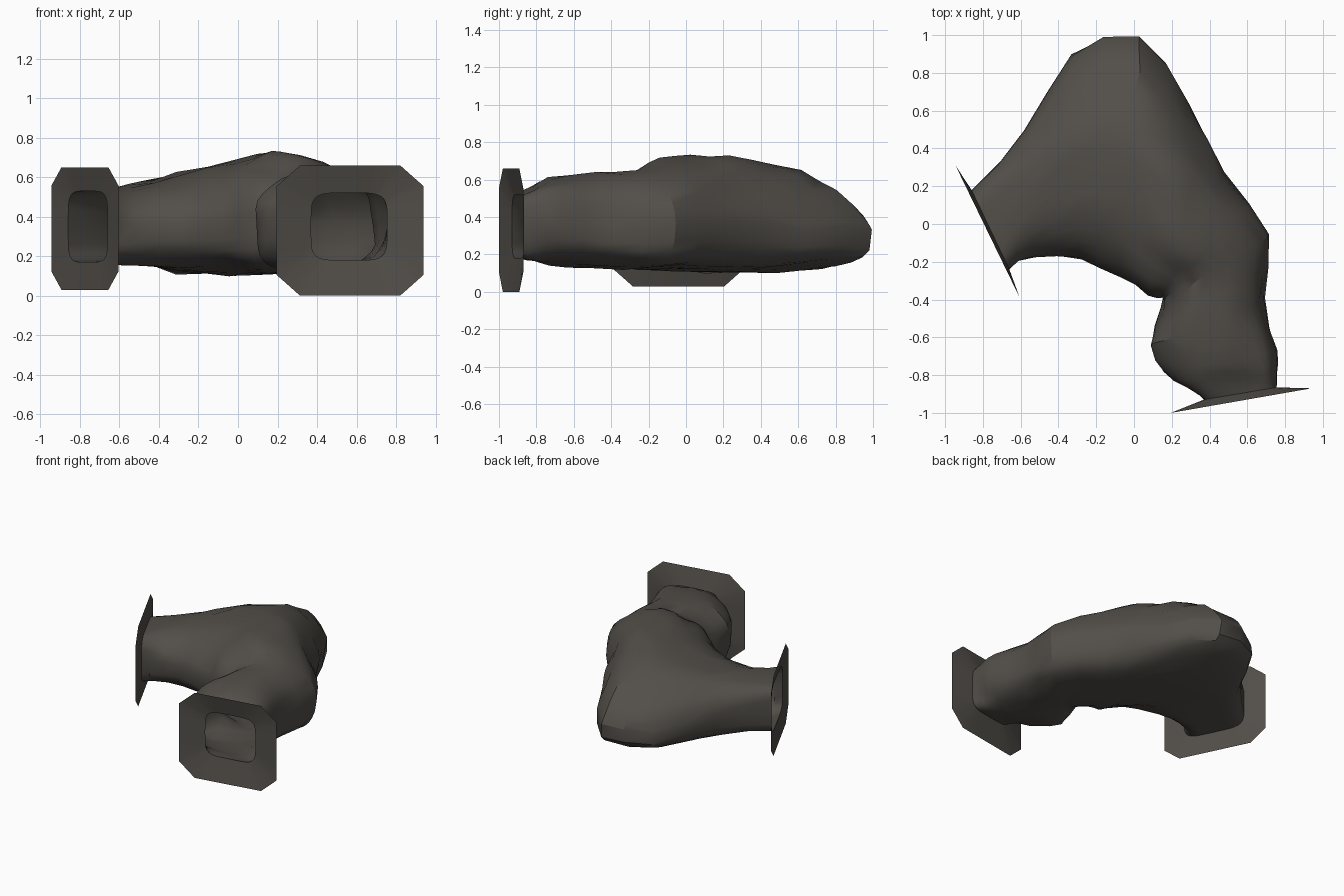
import bpy, bmesh, math
from mathutils import Vector, noise

if "Cube" in bpy.data.objects:
    bpy.data.objects.remove(bpy.data.objects["Cube"])

N = 32  # points around every ring

rock = bpy.data.materials.new("dark_grey_brown_rock")
rock.diffuse_color = (0.085, 0.077, 0.067, 1)
rock.use_nodes = True
rock.node_tree.nodes["Principled BSDF"].inputs["Base Color"].default_value = rock.diffuse_color


def power(x, p):
    return 0.0 if abs(x) < 1e-6 else math.copysign(abs(x) ** p, x)


def place(outer, inner, z0, z1, u, v):
    p = outer.lerp(inner, u)
    return Vector((p.x, p.y, z0 + (z1 - z0) * v))


def section(outer, inner, z0, z1, squareness):
    """Rounded box across the tunnel; wide sections become a dome with a tapered outer edge."""
    width = (outer - inner).length
    lens = min(1, max(0, (width - 0.46) / 0.5))
    dome = min(1, max(0, (width - 0.46) / 0.2))
    ring = []
    for i in range(N):
        c, s = math.cos(math.tau * i / N), math.sin(math.tau * i / N)
        u, v = 0.5 + 0.5 * power(c, squareness), 0.5 + 0.5 * power(s, squareness)
        if c < 0:
            tip = 0.38 + (0.62 * abs(s) ** 1.6 if s > 0 else -0.38 * abs(s) ** 0.5)
            u += lens * (0.47 + 0.47 * c + 0.03 * (1 + c) - u)
            v += lens * (tip - v)
        elif s > 0:
            u += dome * (0.5 + 0.5 * c - u)
            v += dome * (0.5 + 0.5 * s - v)
        ring.append(place(outer, inner, z0, z1, u, v))
    return ring


def loft(name, rings, angle):
    bm = bmesh.new()
    rows = [[bm.verts.new(p) for p in r] for r in rings]
    for a, b in zip(rows, rows[1:]):
        for i in range(N):
            j = (i + 1) % N
            bm.faces.new((a[i], a[j], b[j], b[i]))
    bmesh.ops.recalc_face_normals(bm, faces=bm.faces)
    me = bpy.data.meshes.new(name)
    bm.to_mesh(me)
    bm.free()
    me.materials.append(rock)
    ob = bpy.data.objects.new(name, me)
    bpy.context.collection.objects.link(ob)
    bpy.context.view_layer.objects.active = ob
    ob.select_set(True)
    bpy.ops.object.shade_smooth_by_angle(angle=math.radians(angle))
    ob.select_set(False)


# Stations along the bend: outer wall x y, inner wall x y, floor, roof
stations = [
    (-.86, .18, -.66, -.24, .17, .53),
    (-.58, .49, -.53, -.18, .16, .56),
    (-.33, .90, -.27, -.18, .12, .62),
    (.04, 1.0, -.08, -.28, .11, .69),
    (.29, .64, .08, -.38, .11, .73),
    (.47, .26, .15, -.38, .12, .71),
    (.70, -.06, .15, -.44, .13, .65),
    (.69, -.40, .08, -.65, .13, .63),
    (.75, -.67, .16, -.78, .15, .61),
    (.75, -.79, .28, -.86, .17, .56),
    (.755, -.865, .37, -.93, .18, .52),
]


def station_at(t):
    """Smooth curve through the stations."""
    last = len(stations) - 1
    k = min(int(t), last - 1)
    f = t - k
    rows = [stations[min(max(k + d, 0), last)] for d in (-1, 0, 1, 2)]
    return [b + 0.5 * f * (c - a + f * (2 * a - 5 * b + 4 * c - d + f * (3 * (b - c) + d - a)))
            for a, b, c, d in zip(*rows)]


STEPS = (len(stations) - 1) * 2
rings = []
for n in range(STEPS + 1):
    ox, oy, ix, iy, z0, z1 = station_at(n / 2)
    square = 0.4 + 0.2 * min(1, min(n, STEPS - n) / 4)
    rings.append(section(Vector((ox, oy)), Vector((ix, iy)), z0, z1, square))

# Lumpy rock surface, leaving the two openings clean
for ring in rings[1:-1]:
    for i, p in enumerate(ring):
        q = p + noise.noise_vector(p * 5.5) * 0.028
        q.y = min(q.y, 1.0)
        ring[i] = q
loft("cave_tunnel", rings, 30)


def collar(name, outer, inner, z0, z1, cut, hole):
    """Thin octagonal collar reaching from its rim in to the tunnel mouth."""
    corners = [(1, 1 - cut), (1 - cut, 1), (cut, 1), (0, 1 - cut),
               (0, cut), (cut, 0), (1 - cut, 0), (1, cut)]
    rim = []
    for i in range(N):
        k, t = divmod((i - 2) % N, 4)
        uv = Vector(corners[k]).lerp(Vector(corners[(k + 1) % 8]), t / 4)
        rim.append(place(Vector(outer), Vector(inner), z0, z1, uv.x, uv.y))
    loft(name, [rim, hole], 30)


collar("left_mouth_collar", (-.945, .31), (-.605, -.39), .03, .65, .15, rings[0])
collar("front_mouth_collar", (.94, -.87), (.195, -1.0), .0, .66, .16, rings[-1])
